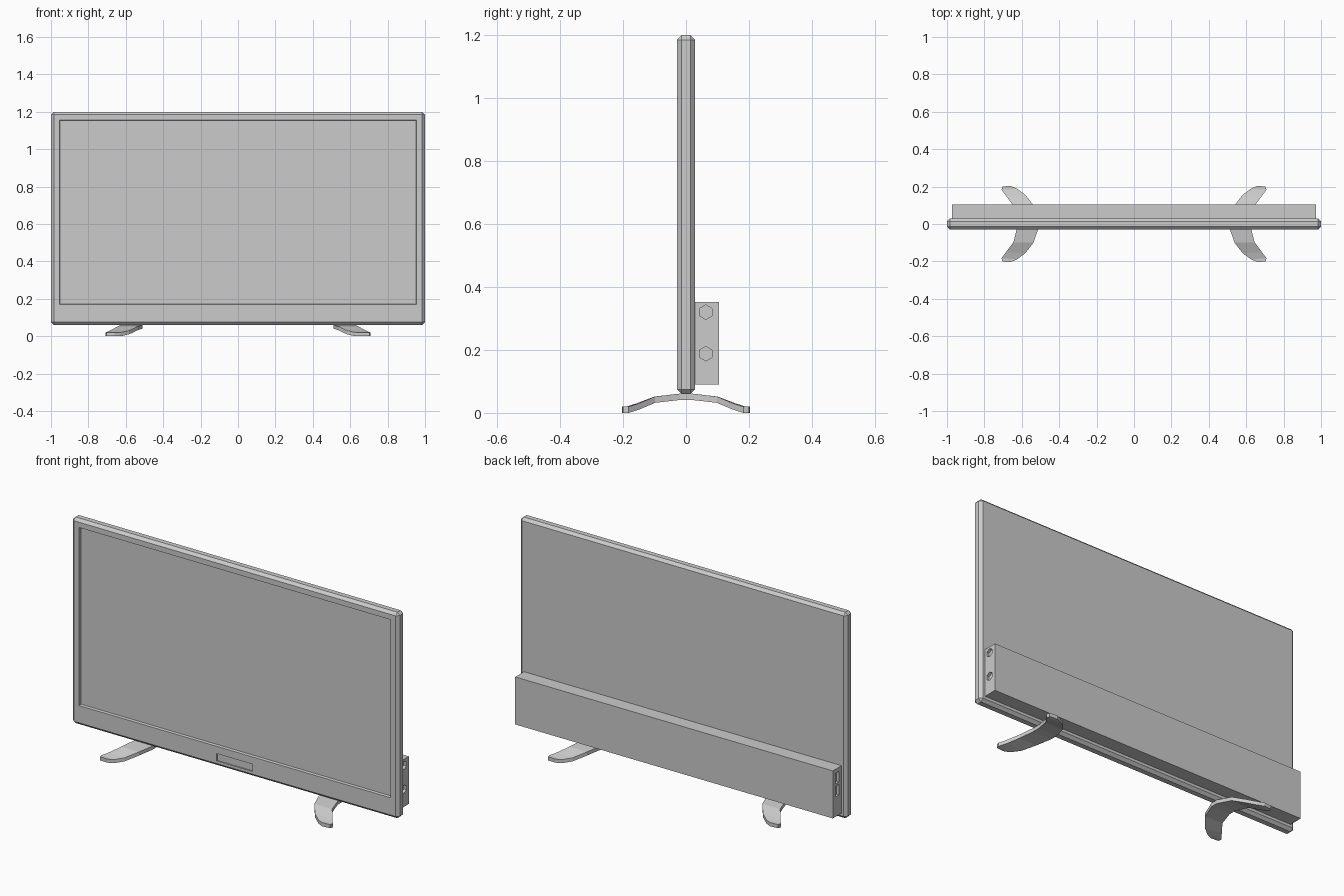
import bpy, bmesh, math
from mathutils import Matrix

cube = bpy.data.objects.get("Cube")
if cube:
    bpy.data.objects.remove(cube, do_unlink=True)

GREY = (0.6, 0.6, 0.6, 1.0)
grey = bpy.data.materials.new("plain grey")
grey.use_nodes = True
grey.diffuse_color = GREY
grey.node_tree.nodes["Principled BSDF"].inputs["Base Color"].default_value = GREY


def finish(name, bm):
    bmesh.ops.recalc_face_normals(bm, faces=bm.faces)
    mesh = bpy.data.meshes.new(name)
    bm.to_mesh(mesh)
    bm.free()
    mesh.materials.append(grey)
    obj = bpy.data.objects.new(name, mesh)
    bpy.context.collection.objects.link(obj)
    return obj


def box(bm, x, y, z):
    """Add a box spanning the given (low, high) ranges."""
    spans = (x, y, z)
    size = Matrix.Diagonal([b - a for a, b in spans] + [1])
    place = Matrix.Translation([(a + b) / 2 for a, b in spans])
    return bmesh.ops.create_cube(bm, size=1, matrix=place @ size)["verts"]


def carve(obj, cutter):
    cutter.hide_render = True
    mod = obj.modifiers.new("cut", "BOOLEAN")
    mod.operation, mod.solver, mod.object = "DIFFERENCE", "EXACT", cutter
    bpy.context.view_layer.objects.active = obj
    bpy.ops.object.modifier_apply(modifier=mod.name)
    bpy.data.objects.remove(cutter, do_unlink=True)


# Display panel with chamfered edges
FRONT = -0.029
bm = bmesh.new()
box(bm, (-1, 1), (FRONT, -FRONT), (0.06, 1.2))
bmesh.ops.bevel(bm, geom=bm.edges[:], offset=0.015, segments=1, affect="EDGES")
panel = finish("display_panel", bm)

# Recessed screen with sloping rim, and the sensor window below it
bm = bmesh.new()
verts = box(bm, (-0.956, 0.956), (FRONT - 0.015, FRONT + 0.015), (0.168, 1.158))
for v in verts:
    if v.co.y > FRONT:
        v.co.x -= math.copysign(0.005, v.co.x)
        v.co.z += 0.005 if v.co.z < 0.5 else -0.005
box(bm, (-0.11, 0.11), (FRONT - 0.01, FRONT + 0.006), (0.09, 0.13))
carve(panel, finish("screen_cutter", bm))

# Rear housing
END = 0.972
bm = bmesh.new()
box(bm, (-END, END), (0.025, 0.105), (0.09, 0.353))
housing = finish("rear_housing", bm)

# Hexagonal sockets on the left end, rectangular ports on the right end
bm = bmesh.new()
for z in (0.32, 0.188):
    turn = Matrix.Rotation(math.pi / 2, 4, "Y") @ Matrix.Rotation(math.pi / 2, 4, "Z")
    bmesh.ops.create_cone(bm, cap_ends=True, segments=6, radius1=0.023, radius2=0.023,
                          depth=0.03, matrix=Matrix.Translation((END, 0.063, z)) @ turn)
for z in (0.3, 0.228):
    box(bm, (-END - 0.02, -END + 0.015), (0.049, 0.08), (z - 0.029, z + 0.029))
carve(housing, finish("port_cutter", bm))

# Curved feet: stations of inner x, inner y, outer x, outer y, top height
half = [(0.51, 0.02, 0.625, 0.02, 0.061),
        (0.537, 0.1, 0.645, 0.098, 0.052),
        (0.583, 0.158, 0.684, 0.15, 0.03),
        (0.627, 0.19, 0.708, 0.182, 0.02),
        (0.66, 0.204, 0.704, 0.2, 0.02)]
stations = [(a, -b, c, -d, h) for a, b, c, d, h in reversed(half)] + half
THICK = 0.02


def foot(name, side):
    bm = bmesh.new()
    rings = []
    for xi, yi, xo, yo, h in stations:
        ring = [(xi, yi, h), (xo, yo, h), (xo, yo, h - THICK), (xi, yi, h - THICK)]
        rings.append([bm.verts.new((side * x, y, z)) for x, y, z in ring])
    for a, b in zip(rings, rings[1:]):
        for i in range(4):
            j = (i + 1) % 4
            bm.faces.new((a[i], a[j], b[j], b[i]))
    bm.faces.new(rings[0])
    bm.faces.new(rings[-1])
    finish(name, bm)


foot("left_foot", 1)
foot("right_foot", -1)
